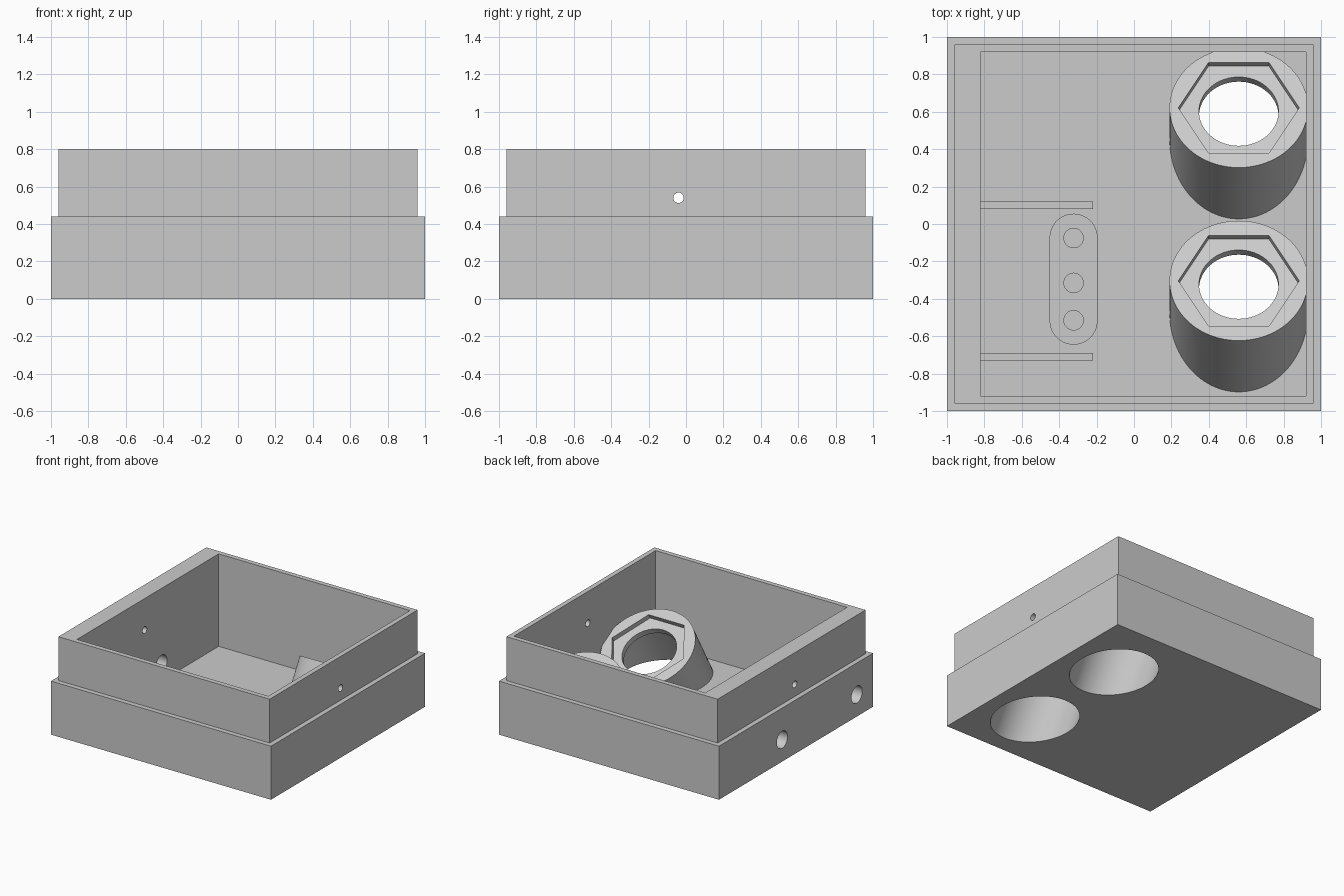
import bpy, math
from mathutils import Matrix, Vector

default = bpy.data.objects.get("Cube")
if default:
    bpy.data.objects.remove(default, do_unlink=True)

grey = bpy.data.materials.new("light_grey")
grey.use_nodes = True
colour = (0.6, 0.6, 0.6, 1)
grey.diffuse_color = colour
grey.node_tree.nodes["Principled BSDF"].inputs["Base Color"].default_value = colour


def box(name, lo, hi):
    lo, hi = Vector(lo), Vector(hi)
    bpy.ops.mesh.primitive_cube_add(size=1)
    ob = bpy.context.object
    ob.name = name
    ob.data.transform(Matrix.Translation((lo + hi) / 2) @ Matrix.Diagonal((*(hi - lo), 1)))
    ob.data.materials.append(grey)
    return ob


def prism(name, radius, bottom, top, frame=Matrix(), sides=64):
    """Cylinder along the local z of frame, from bottom to top."""
    bpy.ops.mesh.primitive_cylinder_add(radius=radius, depth=top - bottom, vertices=sides)
    ob = bpy.context.object
    ob.name = name
    ob.data.transform(frame @ Matrix.Translation((0, 0, (top + bottom) / 2)))
    ob.data.materials.append(grey)
    return ob


def combine(ob, tool, operation="DIFFERENCE"):
    """Apply a boolean and discard the tool."""
    mod = ob.modifiers.new("cut", "BOOLEAN")
    mod.operation, mod.object, mod.solver = operation, tool, "EXACT"
    bpy.context.view_layer.objects.active = ob
    bpy.ops.object.modifier_apply(modifier=mod.name)
    bpy.data.objects.remove(tool, do_unlink=True)


def smooth(ob):
    bpy.ops.object.select_all(action="DESELECT")
    ob.select_set(True)
    bpy.context.view_layer.objects.active = ob
    bpy.ops.object.shade_smooth_by_angle(angle=math.radians(30))


# Stepped open box with one thick side wall
shell = box("shell", (-1, -1, 0), (1, 1, 0.44))
combine(shell, box("rim", (-0.96, -0.96, 0.02), (0.96, 0.96, 0.8)), "UNION")
combine(shell, box("cavity", (-0.82, -0.92, 0.04), (0.92, 0.92, 1)))

# Small cross hole through both side walls, two cable holes in the thick wall
along_x = Matrix.Rotation(math.pi / 2, 4, "Y")
combine(shell, prism("pin_hole", 0.028, -1.2, 1.2,
                     Matrix.Translation((0, -0.04, 0.54)) @ along_x, 32))
for y in (0.18, -0.79):
    combine(shell, prism("cable_hole", 0.07, -1.2, -0.7,
                         Matrix.Translation((0, y, 0.18)) @ along_x, 32))

# Tilted sleeves, each with a wide bore, a narrow lip and a hexagonal seat
tilt = Matrix.Rotation(math.radians(-30), 4, "X")
hex_turn = Matrix.Rotation(math.radians(30), 4, "Z")
for name, y in (("back_sleeve", 0.622), ("front_sleeve", -0.303)):
    frame = Matrix.Translation((0.56, y, 0.33)) @ tilt
    sleeve = prism(name, 0.37, -1, 0, frame, 96)
    combine(sleeve, box("clip", (0, -1, 0.03), (0.94, 0.95, 0.7)), "INTERSECT")
    for target in (sleeve, shell):
        combine(target, prism("bore", 0.315, -1.2, -0.09, frame, 96))
    combine(sleeve, prism("hole", 0.2125, -0.3, 0.1, frame))
    combine(sleeve, prism("hex_seat", 0.323, -0.04, 0.1, frame @ hex_turn, 6))
    smooth(sleeve)
smooth(shell)

# Low guide ribs on the floor
for name, y in (("back_rib", 0.1), ("front_rib", -0.71)):
    box(name, (-0.83, y - 0.02, 0.03), (-0.22, y + 0.02, 0.14))

# Rounded pad with three blind holes
pad_x, pad_r, pad_top = -0.323, 0.128, 0.08
pad = box("pad", (pad_x - pad_r, -0.517, 0.03), (pad_x + pad_r, -0.073, pad_top))
for y in (-0.517, -0.073):
    combine(pad, prism("pad_end", pad_r, 0.03, pad_top, Matrix.Translation((pad_x, y, 0))), "UNION")
for y in (-0.515, -0.315, -0.075):
    combine(pad, prism("pad_hole", 0.052, 0.04, 0.2, Matrix.Translation((pad_x, y, 0)), 32))
smooth(pad)
